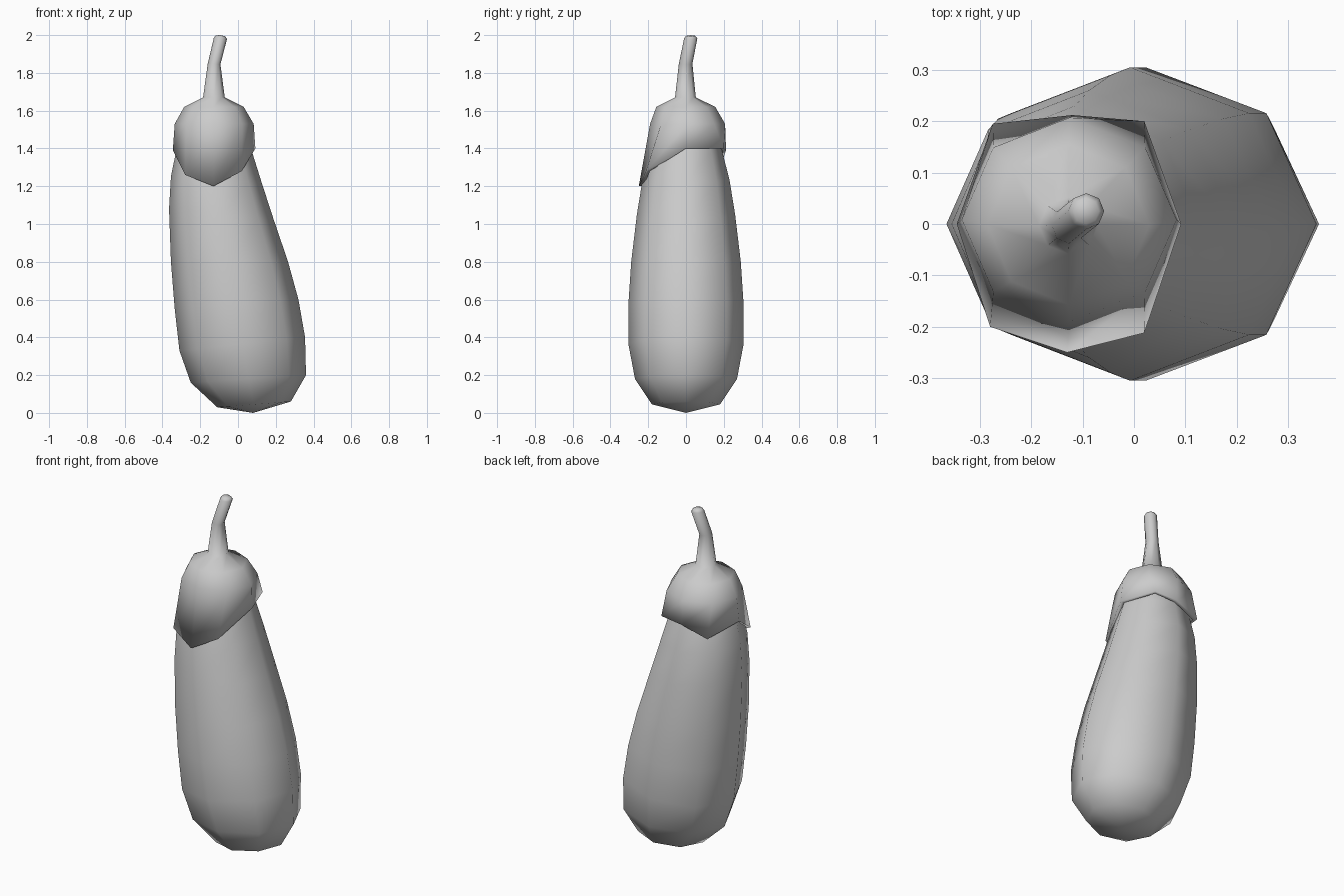
import bpy
import bmesh
from math import cos, sin, pi

if "Cube" in bpy.data.objects:
    bpy.data.objects.remove(bpy.data.objects["Cube"])

SIDES = 8


def ring(left, right, y_front, y_back):
    """Tilted oval: left and right are (x, z) of its two ends."""
    pts = []
    for i in range(SIDES):
        a = 2 * pi * i / SIDES
        t = (1 + cos(a)) / 2
        mid = (y_front + y_back) / 2
        pts.append((left[0] + (right[0] - left[0]) * t,
                    mid + (y_back - y_front) / 2 * sin(a),
                    left[1] + (right[1] - left[1]) * t))
    return pts


def loft(name, rings, bottom=None, top=None):
    """Skin the rings, closing the ends with a pole point where given."""
    bm = bmesh.new()
    loops = [[bm.verts.new(p) for p in r] for r in rings]
    for lo, hi in zip(loops, loops[1:]):
        for i in range(SIDES):
            j = (i + 1) % SIDES
            bm.faces.new((lo[i], lo[j], hi[j], hi[i]))
    for pole, loop in ((bottom, loops[0]), (top, loops[-1])):
        if pole:
            v = bm.verts.new(pole)
            for i in range(SIDES):
                bm.faces.new((loop[i], loop[(i + 1) % SIDES], v))
    bmesh.ops.recalc_face_normals(bm, faces=bm.faces)
    for f in bm.faces:
        f.smooth = True
    mesh = bpy.data.meshes.new(name)
    bm.to_mesh(mesh)
    bm.free()
    obj = bpy.data.objects.new(name, mesh)
    bpy.context.collection.objects.link(obj)
    return obj


# Fruit body: left end, right end, half depth
body = [
    ((-0.11, 0.03), (0.28, 0.06), 0.18),
    ((-0.25, 0.16), (0.36, 0.20), 0.27),
    ((-0.31, 0.33), (0.355, 0.40), 0.305),
    ((-0.335, 0.55), (0.32, 0.60), 0.305),
    ((-0.355, 0.80), (0.265, 0.80), 0.29),
    ((-0.365, 1.08), (0.19, 1.02), 0.26),
    ((-0.355, 1.25), (0.125, 1.22), 0.23),
    ((-0.325, 1.40), (0.075, 1.38), 0.19),
    ((-0.27, 1.54), (0.02, 1.54), 0.14),
]
loft("fruit_body", [ring(l, r, -d, d) for l, r, d in body],
     bottom=(0.08, 0, 0), top=(-0.13, 0, 1.6))

# Leafy cap with an uneven hem, flowing into the bent stem
hem = [(0.092, 0, 1.40), (0.02, 0.20, 1.40), (-0.12, 0.212, 1.39),
       (-0.275, 0.195, 1.34), (-0.345, 0, 1.39), (-0.28, -0.20, 1.26),
       (-0.13, -0.25, 1.20), (0.02, -0.212, 1.28)]
lip = [(-0.13 + (x + 0.13) * 0.9, y * 0.9, z) for x, y, z in hem]
upper = [
    ((-0.335, 1.53), (0.083, 1.53), -0.19, 0.207),
    ((-0.285, 1.62), (0.03, 1.62), -0.157, 0.155),
    ((-0.185, 1.67), (-0.07, 1.67), -0.058, 0.052),
    ((-0.16, 1.85), (-0.093, 1.845), -0.038, 0.034),
    ((-0.128, 1.985), (-0.058, 1.98), -0.01, 0.06),
    ((-0.118, 1.998), (-0.068, 1.994), 0.0, 0.05),
]
loft("cap_and_stem", [lip, hem] + [ring(*r) for r in upper],
     top=(-0.093, 0.025, 2.0))
